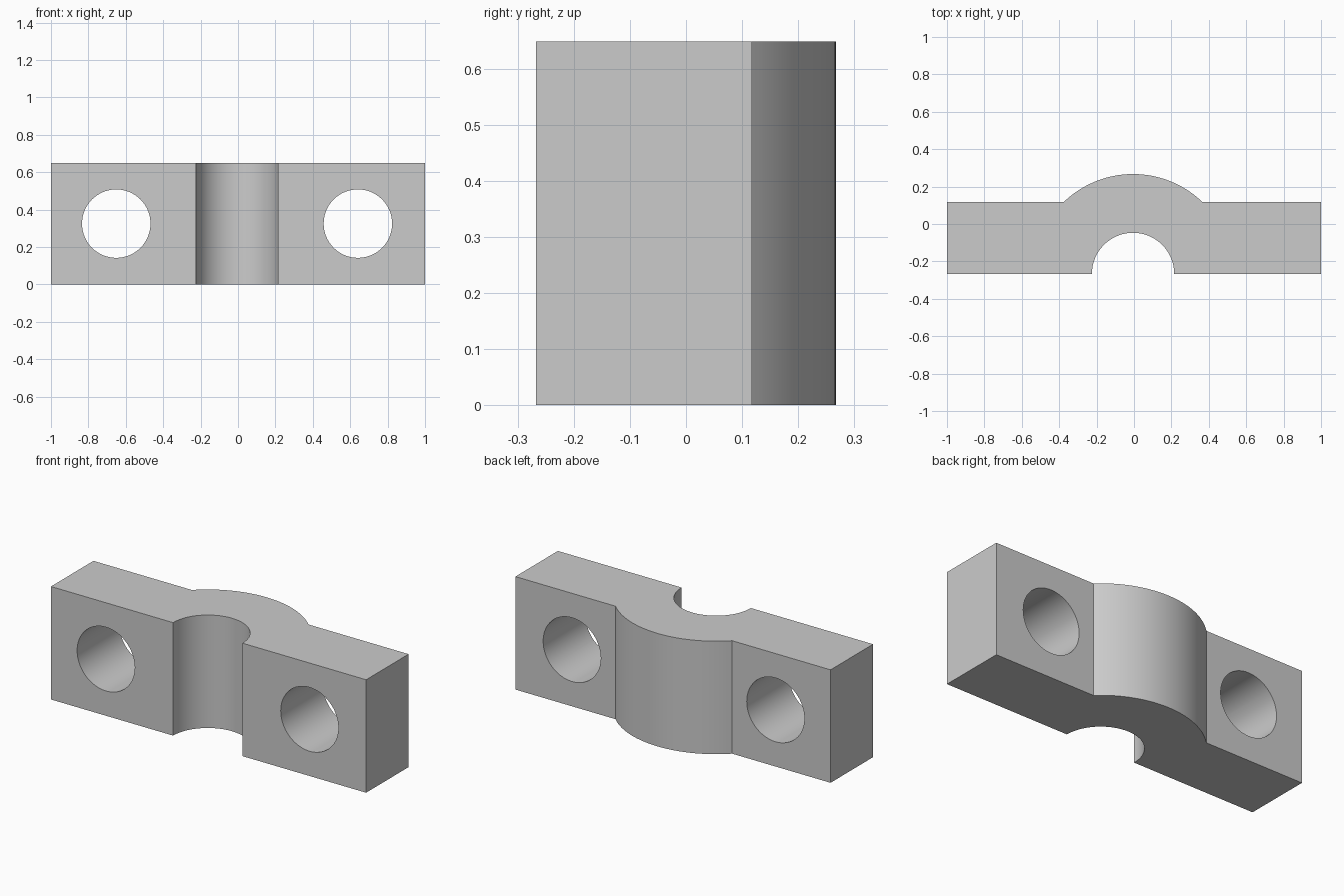
import bpy, bmesh
from math import pi, sin, cos, asin, sqrt, radians

if "Cube" in bpy.data.objects:
    bpy.data.objects.remove(bpy.data.objects["Cube"], do_unlink=True)

HEIGHT = 0.648
FRONT, BACK = -0.267, 0.118
CX = -0.005                # shared axis of groove and bulge
R_GROOVE, R_BULGE = 0.22, 0.534
R_HOLE, HOLE_X = 0.183, 0.646

grey = bpy.data.materials.new("grey metal")
grey.use_nodes = True
colour = (0.6, 0.6, 0.6, 1)
grey.diffuse_color = colour
grey.node_tree.nodes["Principled BSDF"].inputs["Base Color"].default_value = colour


def arc(radius, start, end, steps):
    angles = [start + (end - start) * i / steps for i in range(steps + 1)]
    return [(CX + radius * cos(a), FRONT + radius * sin(a)) for a in angles]


# Clamp body: plan outline extruded upward
a = asin((BACK - FRONT) / R_BULGE)
outline = [(-1, FRONT)] + arc(R_GROOVE, pi, 0, 48) + [(1, FRONT), (1, BACK)]
outline += arc(R_BULGE, a, pi - a, 40) + [(-1, BACK)]
bm = bmesh.new()
base = bm.faces.new([bm.verts.new((x, y, 0)) for x, y in outline])
top = bmesh.ops.extrude_face_region(bm, geom=[base])
bmesh.ops.translate(bm, vec=(0, 0, HEIGHT),
                    verts=[g for g in top["geom"] if isinstance(g, bmesh.types.BMVert)])
bmesh.ops.recalc_face_normals(bm, faces=bm.faces)
mesh = bpy.data.meshes.new("clamp_body")
bm.to_mesh(mesh)
bm.free()
body = bpy.data.objects.new("clamp_body", mesh)
bpy.context.collection.objects.link(body)
mesh.materials.append(grey)

# Bolt holes through both flanges
cutters = []
for side, name in ((1, "left"), (-1, "right")):
    bpy.ops.mesh.primitive_cylinder_add(
        vertices=64, radius=R_HOLE, depth=1, rotation=(pi / 2, 0, 0),
        location=(CX + side * HOLE_X, 0, HEIGHT / 2 + 0.001))
    cutter = bpy.context.object
    cutter.name = name + "_bolt_hole_cutter"
    cutter.hide_render = True
    cutter.data.materials.append(grey)
    mod = body.modifiers.new(name + "_bolt_hole", 'BOOLEAN')
    mod.object = cutter
    mod.operation = 'DIFFERENCE'
    mod.solver = 'EXACT'
    cutters.append(cutter)

# Apply the cuts and shade the curved walls smooth
bpy.ops.object.select_all(action='DESELECT')
body.select_set(True)
bpy.context.view_layer.objects.active = body
for mod in list(body.modifiers):
    bpy.ops.object.modifier_apply(modifier=mod.name)
for cutter in cutters:
    bpy.data.objects.remove(cutter, do_unlink=True)
bpy.ops.object.shade_smooth_by_angle(angle=radians(30))
